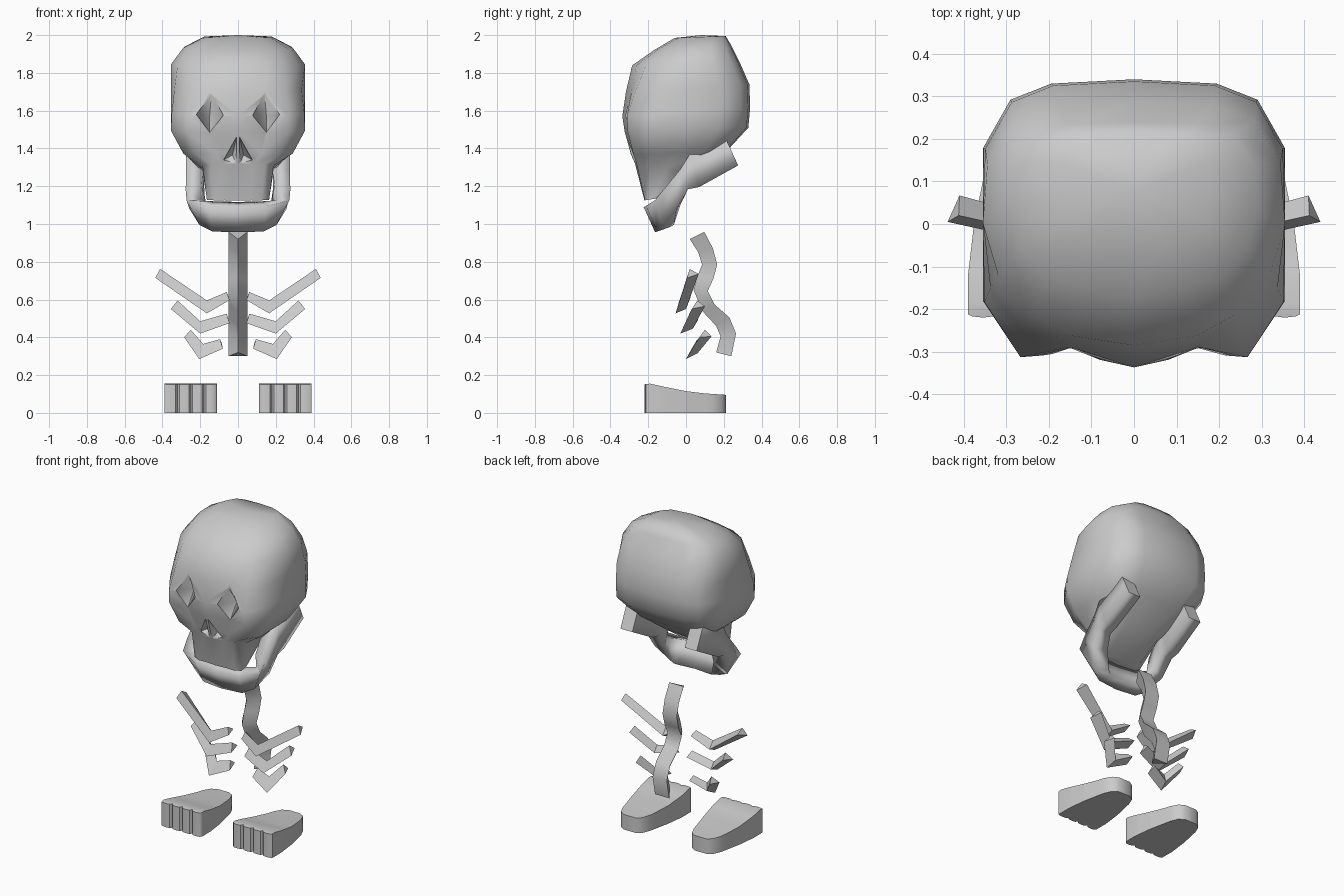
import bpy, bmesh, math
from mathutils import Vector

if "Cube" in bpy.data.objects:
    bpy.data.objects.remove(bpy.data.objects["Cube"])

grey = bpy.data.materials.new("bone_grey")
grey.diffuse_color = (0.6, 0.6, 0.6, 1)
grey.use_nodes = True
grey.node_tree.nodes["Principled BSDF"].inputs["Base Color"].default_value = grey.diffuse_color


def make(name, bm, angle=None):
    bmesh.ops.recalc_face_normals(bm, faces=bm.faces)
    me = bpy.data.meshes.new(name)
    bm.to_mesh(me)
    bm.free()
    me.materials.append(grey)
    ob = bpy.data.objects.new(name, me)
    bpy.context.collection.objects.link(ob)
    if angle:
        smooth(ob, angle)
    return ob


def smooth(ob, angle):
    bpy.ops.object.select_all(action='DESELECT')
    ob.select_set(True)
    bpy.context.view_layer.objects.active = ob
    bpy.ops.object.shade_smooth_by_angle(angle=math.radians(angle))


def loft(rings, cap=True):
    """Bridge equal-length closed rings of points."""
    bm = bmesh.new()
    vs = [[bm.verts.new(p) for p in r] for r in rings]
    n = len(rings[0])
    for a, b in zip(vs, vs[1:]):
        for i in range(n):
            j = (i + 1) % n
            bm.faces.new((a[i], a[j], b[j], b[i]))
    if cap:
        bm.faces.new(vs[0])
        bm.faces.new(vs[-1])
    return bm, vs


def flip(points, s):
    return [(x * s, y, z) for x, y, z in points]


# Skull: tilted rings, blended between a square brow outline and a rounder crown
square = [(0, -1), (.42, -.9), (.76, -.95), (1, -.56), (1, 0),
          (1, .53), (.82, .86), (.55, .97), (0, 1)]
rounder = [(0, -1), (.42, -.92), (.68, -.74), (.9, -.42), (1, 0),
           (.97, .5), (.8, .84), (.52, .97), (0, 1)]
# half width, front y, front z, back y, back z, roundness
levels = [(.165, -.22, 1.125, -.13, 1.14, 0),
          (.188, -.27, 1.32, .06, 1.265, 0),
          (.29, -.292, 1.37, .215, 1.385, 0),
          (.355, -.325, 1.49, .33, 1.51, 0),
          (.355, -.337, 1.57, .34, 1.62, .1),
          (.355, -.318, 1.70, .335, 1.74, .5),
          (.355, -.285, 1.84, .287, 1.85, 1),
          (.29, -.17, 1.92, .24, 1.945, .8),
          (.18, -.06, 1.985, .21, 1.995, .5)]
rings = []
for w, yf, zf, yb, zb, r in levels:
    mix = [Vector(a).lerp(Vector(b), r) for a, b in zip(square, rounder)]
    mix += [Vector((-p.x, p.y)) for p in mix[-2:0:-1]]
    rings.append([(w * u, (yf + yb) / 2 + v * (yb - yf) / 2,
                   (zf + zb) / 2 + v * (zb - zf) / 2) for u, v in mix])
bm, vs = loft(rings, cap=False)
bm.faces.new(vs[0])
crown = bm.verts.new((0, .08, 2.0))
for i in range(len(vs[-1])):
    bm.faces.new((vs[-1][i], vs[-1][(i + 1) % len(vs[-1])], crown))
skull = make("skull", bm)

# Eye sockets and nostrils: shallow pointed pits, rim (x, y, z) and deepest point
eye = [(.22, -.295, 1.58), (.14, -.295, 1.69), (.078, -.305, 1.575), (.15, -.29, 1.485)]
nostril = [(.008, -.305, 1.46), (.075, -.255, 1.34), (.01, -.27, 1.32)]
pits = bmesh.new()
for s in (-1, 1):
    for rim, tip in ((eye, (.15, -.225, 1.575)), (nostril, (.03, -.235, 1.365))):
        inner = [pits.verts.new(p) for p in flip(rim, s)]
        outer = [pits.verts.new((p[0], -.45, p[2])) for p in flip(rim, s)]
        deep = pits.verts.new((tip[0] * s, tip[1], tip[2]))
        pits.faces.new(outer)
        for i in range(len(rim)):
            j = (i + 1) % len(rim)
            pits.faces.new((inner[i], inner[j], deep))
            pits.faces.new((inner[i], inner[j], outer[j], outer[i]))
cutter = make("pit_cutter", pits)
cutter.hide_render = True
mod = skull.modifiers.new("pits", 'BOOLEAN')
mod.operation = 'DIFFERENCE'
mod.object = cutter
mod.solver = 'EXACT'
bpy.context.view_layer.objects.active = skull
bpy.ops.object.modifier_apply(modifier=mod.name)
bpy.data.objects.remove(cutter)
smooth(skull, 75)

# Jaw: square bar bent into a U; centre, tall half-vector, thick half-vector
stations = [((.227, .243, 1.382), (0, -.033, .072), (-.042, 0, 0)),
            ((.232, .045, 1.283), (0, -.025, .087), (-.043, 0, 0)),
            ((.23, -.01, 1.237), (0, -.02, .053), (-.045, 0, 0)),
            ((.225, -.075, 1.14), (.01, -.035, .05), (-.042, .01, .01)),
            ((.203, -.115, 1.06), (.034, -.02, .065), (-.035, .03, .0)),
            ((.13, -.148, 1.04), (.01, -.03, .068), (-.015, .034, .012)),
            ((0, -.158, 1.037), (0, -.03, .066), (0, .036, .014))]
quads = []
for c, l, t in stations:
    c, l, t = Vector(c), Vector(l), Vector(t)
    quads.append([tuple(p) for p in (c + l + t, c + l - t, c - l - t, c - l + t)])
quads += [flip(q, -1) for q in quads[-2::-1]]
jaw = make("jaw", loft(quads)[0])
for p in jaw.data.polygons[:-2]:  # end caps stay flat
    p.use_smooth = True

# Spine: triangular strip, ridge forward (front y, z, back y, z)
curve = [(.02, .92, .097, .958), (.065, .85, .143, .87), (.085, .785, .165, .785),
         (.06, .72, .145, .71), (.04, .65, .115, .645), (.09, .535, .15, .575),
         (.16, .46, .23, .505), (.183, .405, .265, .42), (.16, .32, .24, .30)]
make("spine", loft([[(0, fy, fz), (.05, by, bz), (-.05, by, bz)]
                    for fy, fz, by, bz in curve])[0], 60)

# Ribs: bent triangular bars as tip, elbow, inner end (top, bottom, back)
ribs = [
    [[(.412, .02, .762), (.438, .005, .715), (.41, .067, .735)],
     [(.165, -.035, .595), (.165, -.055, .527), (.165, .0, .55)],
     [(.06, -.015, .64), (.045, -.03, .597), (.05, .025, .615)]],
    [[(.32, .06, .595), (.355, .03, .55), (.33, .10, .565)],
     [(.2, .005, .485), (.2, -.03, .42), (.2, .035, .445)],
     [(.06, .025, .525), (.045, .0, .475), (.05, .065, .495)]],
    [[(.25, .10, .44), (.285, .07, .40), (.26, .135, .405)],
     [(.185, .05, .365), (.205, .0, .285), (.19, .06, .315)],
     [(.095, .06, .39), (.08, .03, .34), (.085, .09, .365)]]]
for s, side in ((1, "right"), (-1, "left")):
    for i, rib in enumerate(ribs):
        make(f"rib_{side}_{i + 1}", loft([flip(r, s) for r in rib])[0])

# Feet: toed outline, extruded, top sloping down to the heel
outline = [(.39, -.12), (.376, .0), (.347, .14), (.325, .19), (.29, .212),
           (.21, .212), (.175, .19), (.155, .14), (.125, .0), (.11, -.12), (.11, -.205)]
for t in range(4):
    x = .11 + .07 * t
    outline += [(x + .01, -.217), (x + .035, -.22), (x + .06, -.217)]
    outline.append((x + .07, -.203 if t < 3 else -.212))
slope = [(-.23, .15), (-.19, .155), (-.1, .135), (0, .115), (.1, .103), (.22, .095)]


def top_z(y):
    for (y0, z0), (y1, z1) in zip(slope, slope[1:]):
        if y <= y1:
            return z0 + (z1 - z0) * (y - y0) / (y1 - y0)
    return slope[-1][1]


for s, side in ((1, "right"), (-1, "left")):
    bm, _ = loft([[(x * s, y, z) for x, y in outline] for z in (0, .16)])
    for y, _ in slope[1:-1]:
        bmesh.ops.bisect_plane(bm, geom=bm.verts[:] + bm.edges[:] + bm.faces[:],
                               plane_co=(0, y, 0), plane_no=(0, 1, 0))
    for v in bm.verts:
        if v.co.z > .1:
            v.co.z = top_z(v.co.y)
    make("foot_" + side, bm, 45)
